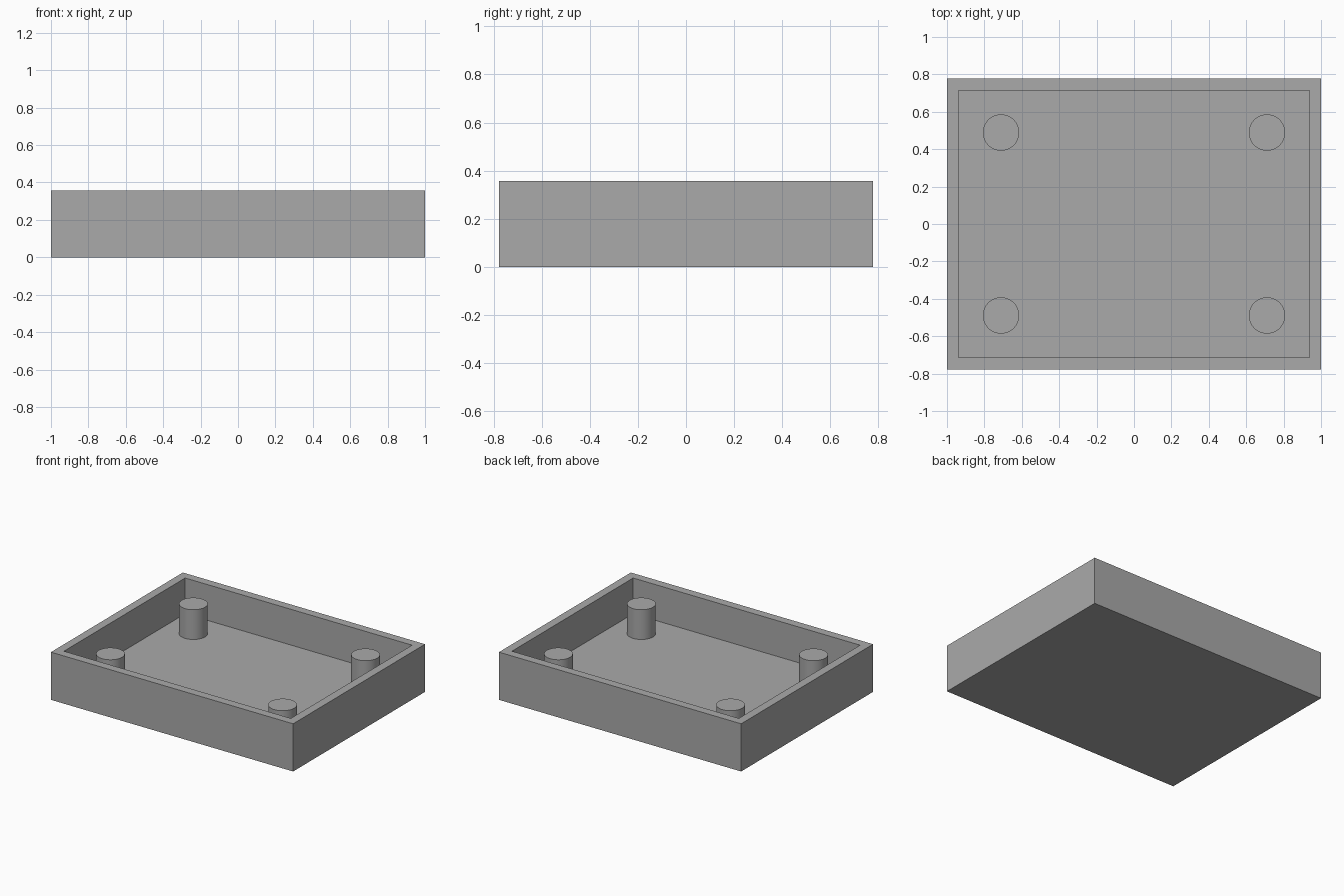
import bpy, bmesh

cube = bpy.data.objects.get("Cube")
if cube:
    bpy.data.objects.remove(cube, do_unlink=True)

# Sizes
HALF_X, HALF_Y, HEIGHT = 1.0, 0.778, 0.356
WALL, FLOOR = 0.089, 0.089
POST_X, POST_Y, POST_R, POST_TOP = 0.711, 0.489, 0.097, 0.311

grey = bpy.data.materials.new("plain grey")
grey.use_nodes = True
colour = (0.4, 0.4, 0.4, 1)
grey.diffuse_color = colour
grey.node_tree.nodes["Principled BSDF"].inputs["Base Color"].default_value = colour


def add_object(name, bm):
    mesh = bpy.data.meshes.new(name)
    bm.to_mesh(mesh)
    bm.free()
    mesh.materials.append(grey)
    obj = bpy.data.objects.new(name, mesh)
    bpy.context.collection.objects.link(obj)
    return obj


# Open tray: a box whose top is inset and sunk to the floor
bm = bmesh.new()
bmesh.ops.create_cube(bm, size=1)
for v in bm.verts:
    v.co = (v.co.x * 2 * HALF_X, v.co.y * 2 * HALF_Y, (v.co.z + 0.5) * HEIGHT)
bm.normal_update()
top = max(bm.faces, key=lambda f: f.calc_center_median().z)
bmesh.ops.inset_region(bm, faces=[top], thickness=WALL)
sunk = bmesh.ops.extrude_discrete_faces(bm, faces=[top])["faces"]
for v in sunk[0].verts:
    v.co.z = FLOOR
add_object("tray", bm)

# Four round standoff posts near the corners
for side, sx in (("left", 1), ("right", -1)):
    for end, sy in (("front", -1), ("back", 1)):
        bm = bmesh.new()
        bmesh.ops.create_cone(bm, cap_ends=True, segments=64, radius1=POST_R,
                              radius2=POST_R, depth=POST_TOP - FLOOR)
        bmesh.ops.translate(bm, verts=bm.verts, vec=(0, 0, (POST_TOP + FLOOR) / 2))
        post = add_object(f"{end}_{side}_post", bm)
        post.location = (sx * POST_X, sy * POST_Y, 0)
        for p in post.data.polygons:
            p.use_smooth = len(p.vertices) == 4
